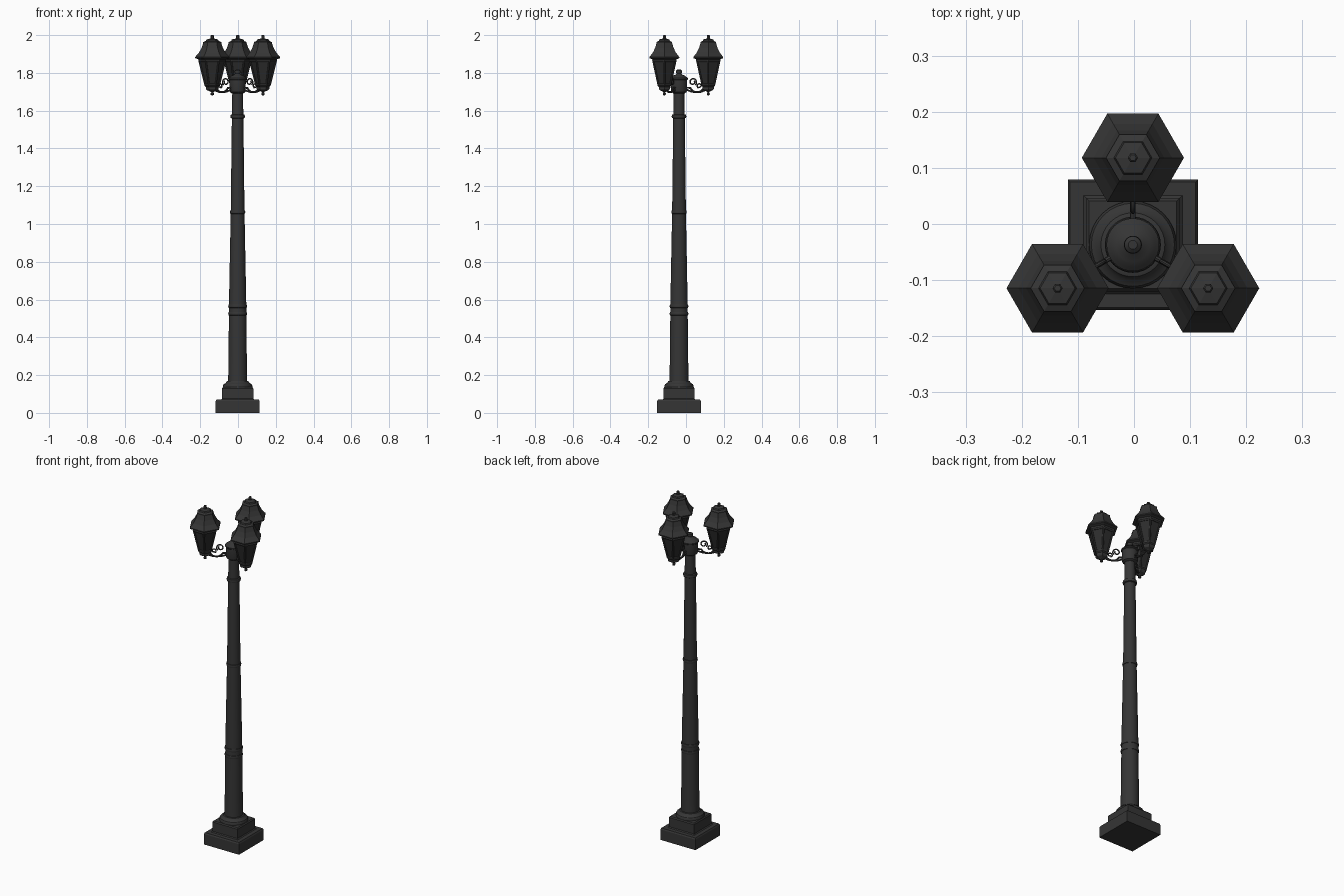
import bpy
from math import sin, cos, pi, radians
from mathutils import Vector

if "Cube" in bpy.data.objects:
    bpy.data.objects.remove(bpy.data.objects["Cube"])

CENTRE = Vector((-0.002, -0.037, 0))


def material(name, value):
    mat = bpy.data.materials.new(name)
    mat.use_nodes = True
    colour = (value, value, value, 1)
    mat.diffuse_color = colour
    mat.node_tree.nodes["Principled BSDF"].inputs["Base Color"].default_value = colour
    return mat


iron = material("dark iron", 0.036)
pane = material("dark glass", 0.026)


def finish(name, mesh, origin, mat, smooth):
    obj = bpy.data.objects.new(name, mesh)
    bpy.context.collection.objects.link(obj)
    obj.location = origin
    mesh.materials.clear()
    mesh.materials.append(mat)
    if smooth:
        bpy.ops.object.select_all(action="DESELECT")
        obj.select_set(True)
        bpy.context.view_layer.objects.active = obj
        bpy.ops.object.shade_smooth_by_angle(angle=radians(35))
    return obj


def lathe(name, profile, origin, sides=32, turn=0.0, mat=iron, smooth=True):
    """Spin (radius, height) pairs about the vertical axis, capped at both ends."""
    verts = [(r * cos(turn + 2 * pi * i / sides), r * sin(turn + 2 * pi * i / sides), z)
             for r, z in profile for i in range(sides)]
    faces = []
    for k in range(len(profile) - 1):
        for i in range(sides):
            j = (i + 1) % sides
            faces.append((k * sides + i, k * sides + j, (k + 1) * sides + j, (k + 1) * sides + i))
    faces.append(tuple(reversed(range(sides))))
    faces.append(tuple(range(len(verts) - sides, len(verts))))
    mesh = bpy.data.meshes.new(name)
    mesh.from_pydata(verts, [], faces)
    return finish(name, mesh, origin, mat, smooth)


def rod(name, paths, radius, origin, turn=0.0):
    """Round bars along point lists, turned about the vertical axis."""
    curve = bpy.data.curves.new(name, "CURVE")
    curve.dimensions = "3D"
    curve.bevel_depth = radius
    curve.bevel_resolution = 2
    curve.use_fill_caps = True
    for path in paths:
        spline = curve.splines.new("POLY")
        spline.points.add(len(path) - 1)
        for point, co in zip(spline.points, path):
            point.co = (*co, 1)
    temp = bpy.data.objects.new(name + "_path", curve)
    mesh = bpy.data.meshes.new_from_object(temp)
    bpy.data.objects.remove(temp)
    obj = finish(name, mesh, origin, iron, True)
    obj.rotation_euler.z = turn
    return obj


def arc(x, z, r, start, end, steps=14, shrink=0.0):
    """Arc or spiral in the upright plane y = 0."""
    points = []
    for i in range(steps + 1):
        t = i / steps
        a = radians(start + (end - start) * t)
        rr = r * (1 - shrink * t)
        points.append((x + rr * cos(a), 0, z + rr * sin(a)))
    return points


# Square stepped plinth
root2 = 2 ** 0.5


def block(name, steps):
    lathe(name, [(h * root2, z) for h, z in steps], CENTRE, 4, pi / 4, smooth=False)


block("plinth", [(.116, 0), (.116, .062), (.112, .07)])
block("plinth_step", [(.088, .07), (.083, .075), (.083, .13), (.078, .136)])

# Tapered column with its round foot
lathe("column_foot", [(.078, .135), (.078, .143), (.074, .152), (.063, .158), (.057, .168),
                      (.051, .17)], CENTRE)
lathe("column", [(.05, .168), (.046, .52), (.046, .57), (.0365, 1.06), (.0305, 1.57),
                 (.028, 1.71)], CENTRE)
for i, (z, r) in enumerate([(.525, .050), (.565, .050), (1.063, .041), (1.57, .039)]):
    lathe(f"column_ring_{i + 1}", [(r - .008, z - .011), (r - .002, z - .008), (r, z),
                                   (r - .002, z + .008), (r - .008, z + .011)], CENTRE)

# Collar holding the arms, with its knob
lathe("collar", [(.028, 1.69), (.040, 1.698), (.043, 1.706), (.043, 1.762), (.047, 1.766),
                 (.047, 1.772), (.040, 1.778), (.030, 1.786), (.018, 1.79), (.013, 1.796),
                 (.016, 1.804), (.015, 1.812), (.008, 1.818)], CENTRE)

# Lantern profiles from the bottom upward
base_cup = [(.004, 1.681), (.009, 1.685), (.009, 1.692), (.005, 1.698), (.014, 1.703),
            (.029, 1.709), (.034, 1.716), (.034, 1.726), (.041, 1.732), (.041, 1.741),
            (.036, 1.744)]
glass = [(.035, 1.742), (.066, 1.862)]
roof = [(.068, 1.855), (.074, 1.862), (.074, 1.872), (.091, 1.878), (.091, 1.884),
        (.070, 1.908), (.056, 1.933), (.048, 1.957), (.048, 1.963), (.034, 1.969),
        (.031, 1.977), (.009, 1.982), (.009, 1.997), (.006, 2.0)]
REACH = .155

for label, angle in (("back", 90), ("left", -30), ("right", 210)):
    a = radians(angle)
    spot = CENTRE + Vector((REACH * cos(a), REACH * sin(a), 0))

    # Six-sided lantern
    lathe(label + "_lantern_base", base_cup, spot, 6, smooth=False)
    lathe(label + "_lantern_glass", glass, spot, 6, mat=pane, smooth=False)
    lathe(label + "_lantern_roof", roof, spot, 6, smooth=False)
    bars = []
    for k in range(6):
        c, s = cos(k * pi / 3), sin(k * pi / 3)
        bars.append([(r * c, r * s, z) for r, z in ((.037, 1.738), (.069, 1.866))])
    rod(label + "_lantern_bars", bars, .005, spot)

    # Sagging arm with scrolls
    arm = [(.035, 0, 1.722)] + arc(.095, 1.736, .038, 205, 335, 12) + [(REACH, 0, 1.722)]
    brace = [(.035, 0, 1.712), (.07, 0, 1.7), (.11, 0, 1.698), (REACH, 0, 1.714)]
    big_scroll = arc(.073, 1.752, .021, -50, 400, 28, .6)
    small_scroll = arc(.108, 1.732, .013, 250, -130, 20, .5)
    rod(label + "_arm", [arm, brace], .005, CENTRE, a)
    rod(label + "_arm_scrolls", [big_scroll, small_scroll], .0038, CENTRE, a)
